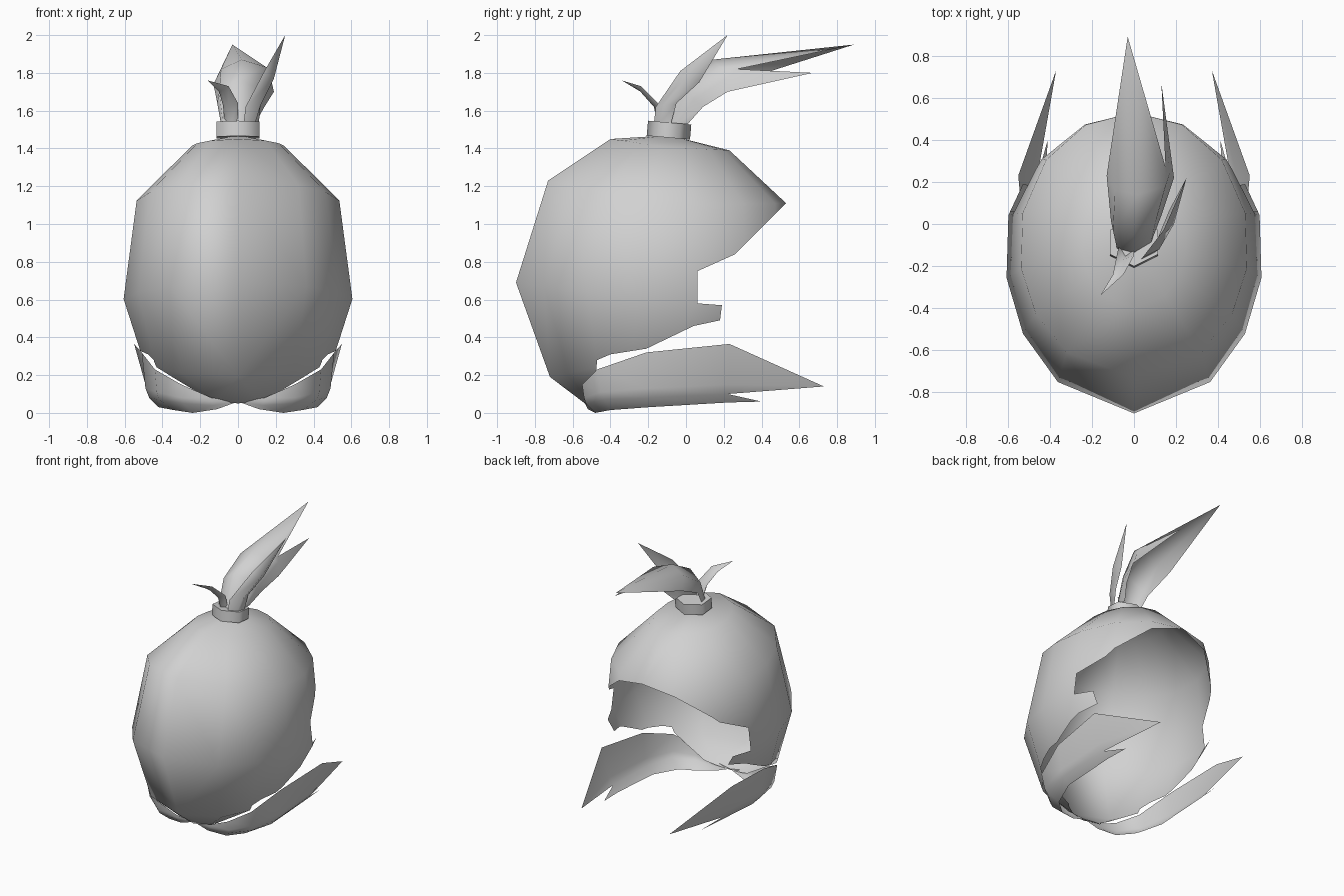
import bpy
import bmesh
from math import sin, cos, radians
from mathutils import Vector

default_cube = bpy.data.objects.get("Cube")
if default_cube:
    bpy.data.objects.remove(default_cube, do_unlink=True)

grey = bpy.data.materials.new("plain_grey")
grey.use_nodes = True
grey.diffuse_color = (0.64, 0.64, 0.64, 1)
grey.node_tree.nodes["Principled BSDF"].inputs["Base Color"].default_value = grey.diffuse_color


def finish(name, bm, mirror=False):
    """Turn a bmesh into a named smooth object, optionally mirrored across x."""
    mesh = bpy.data.meshes.new(name)
    for face in bm.faces:
        face.smooth = True
    bm.to_mesh(mesh)
    bm.free()
    mesh.materials.append(grey)
    obj = bpy.data.objects.new(name, mesh)
    bpy.context.collection.objects.link(obj)
    if mirror:
        mod = obj.modifiers.new("mirror_sides", 'MIRROR')
        mod.use_clip = True
        mod.merge_threshold = 0.002
    return obj


def skin_rows(bm, rows):
    """Join neighbouring rows of points with faces, collapsing repeated points."""
    grid = [[bm.verts.new(p) for p in row] for row in rows]
    for upper, lower in zip(grid, grid[1:]):
        for i in range(len(upper) - 1):
            bm.faces.new((upper[i], lower[i], lower[i + 1], upper[i + 1]))
    bmesh.ops.remove_doubles(bm, verts=bm.verts, dist=0.0005)
    bmesh.ops.recalc_face_normals(bm, faces=bm.faces)


def strip(name, rows, mirror=False):
    """Hair strand: rows of points given in hundredths of a unit."""
    bm = bmesh.new()
    skin_rows(bm, [[Vector(p) / 100 for p in row] for row in rows])
    return finish(name, bm, mirror)


def inside(point, polygon):
    """Even-odd test of a (y, z) point against a polygon."""
    y, z = point
    hit = False
    for (y1, z1), (y2, z2) in zip(polygon, polygon[1:] + polygon[:1]):
        if (z1 > z) != (z2 > z) and y < y1 + (z - z1) * (y2 - y1) / (z2 - z1):
            hit = not hit
    return hit


# Egg-shaped shell: half width, centre y, front y, back y, then front, side and back z
rings = [
    (0, -.09, -.09, -.09, 1.47, 1.47, 1.47),
    (.25, -.08, -.40, .23, 1.45, 1.405, 1.39),
    (.545, -.10, -.73, .53, 1.23, 1.10, 1.11),
    (.615, -.12, -.90, .55, .69, .585, .55),
    (.51, -.20, -.72, .30, .19, .30, .33),
    (.20, -.45, -.535, -.30, .05, .12, .12),
]
columns = [radians(a) for a in (0, 36, 59, 80, 104, 130, 155, 180)]


def ring_points(half, mid, front, back, z_front, z_side, z_back):
    points = []
    for angle in columns:
        c = cos(angle)
        y_end, z_end = (front, z_front) if c > 0 else (back, z_back)
        points.append((half * sin(angle), mid + (y_end - mid) * abs(c),
                       z_side + (z_end - z_side) * abs(c)))
    return points


shell = bmesh.new()
skin_rows(shell, [ring_points(*ring) for ring in rings])

# Jagged opening at the back of the shell, as a side outline in y and z
rim = [(.53, 1.11), (.26, .84), (.06, .75), (.06, .58), (.19, .57), (.18, .49),
       (.04, .46), (-.21, .34), (-.40, .31), (-.47, .28), (-.475, .23), (-.485, .04)]
opening = rim + [(-.485, -.2), (1, -.2), (1, 1.11)]
for (y1, z1), (y2, z2) in zip(opening, opening[1:]):
    near = []
    for face in shell.faces:
        ys = [v.co.y for v in face.verts]
        zs = [v.co.z for v in face.verts]
        if (min(ys) <= max(y1, y2) and max(ys) >= min(y1, y2)
                and min(zs) <= max(z1, z2) and max(zs) >= min(z1, z2)):
            near.append(face)
    edges = {e for f in near for e in f.edges}
    verts = {v for f in near for v in f.verts}
    bmesh.ops.bisect_plane(shell, geom=near + list(edges) + list(verts), dist=0.0001,
                           plane_co=(0, y1, z1), plane_no=(0, z1 - z2, y2 - y1))
cut = [f for f in shell.faces if inside(f.calc_center_median().yz, opening)]
bmesh.ops.delete(shell, geom=cut, context='FACES')
head = finish("head_shell", shell, mirror=True)

# Shade the cut shell as one even egg
centre, radii = Vector((0, -.15, .75)), Vector((.61, .74, .72))
head.data.normals_split_custom_set_from_vertices(
    [Vector((p - c) / r ** 2 for p, c, r in zip(v.co, centre, radii)).normalized()
     for v in head.data.vertices])

# Swept locks under the jaw: rows run from upper edge to lower edge
strip("jaw_lock", [
    [(0, -53, 6), (14, -54, 8), (30, -55, 15), (44, -47, 23), (51, -21, 32), (55, 23, 36.5), (37, 73, 14)],
    [(0, -53, 6), (14, -54, 6), (30, -54, 8), (43, -45, 11), (49, -20, 13), (49, 22, 15), (37, 73, 14)],
    [(0, -53, 6), (13, -53, 4), (29, -53, 5), (42, -43, 7), (47, -20, 8), (46, 22, 10), (46, 22, 10)],
    [(0, -53, 6), (11, -52, 2), (24, -48, 0), (34, -40, 1.5), (42, -20, 3), (42, 22, 5.5), (41, 40, 6)],
], mirror=True)

# Six-sided hair band, tilted slightly to the back
band = bmesh.new()
bmesh.ops.create_cone(band, cap_ends=True, segments=6, radius1=.115, radius2=.115, depth=.08)
tie = finish("hair_band", band)
for face in tie.data.polygons:
    face.use_smooth = len(face.vertices) == 4
tie.scale.x = 1.15
tie.location = (0, -.09, 1.497)
tie.rotation_euler.x = radians(-5)

# Long ponytail: arched sheet with a second point on its left side
strip("ponytail", [
    [(-9, -6, 153), (-11, 2, 164), (-13, 23, 174), (-3, 89, 195)],
    [(-8, -12, 153), (-10, -3, 170), (-9, 16, 182), (-3, 89, 195)],
    [(0, -14, 153), (0, -5, 177), (2, 14, 187), (-3, 89, 195)],
    [(8, -9, 153), (10, 0, 172), (15, 18, 183), (-3, 89, 195)],
    [(9, -5, 153), (13, 4, 166), (17, 24, 179), (15, 27, 182)],
    [(9, 1, 153), (14, 9, 162), (19, 22, 170), (13, 67, 180)],
])

# Upright strand on the left
strip("upright_strand", [
    [(3, -17, 153), (4, -16, 162), (14, -3, 181), (25, 22, 200)],
    [(9, -14, 153), (12, -12, 163), (19, 0, 177), (25, 22, 200)],
    [(11, -8, 153), (12, -5, 164), (17, 7, 175), (25, 22, 200)],
])

# Small curled strand at the front right
strip("front_strand", [
    [(-7, -10, 153), (-8, -14, 163), (-10, -24, 170), (-16, -34, 176)],
    [(-4, -15, 153), (-5, -17, 162), (-8, -25, 171), (-16, -34, 176)],
    [(0, -12, 153), (0, -15, 164), (-5, -24, 173), (-16, -34, 176)],
])
